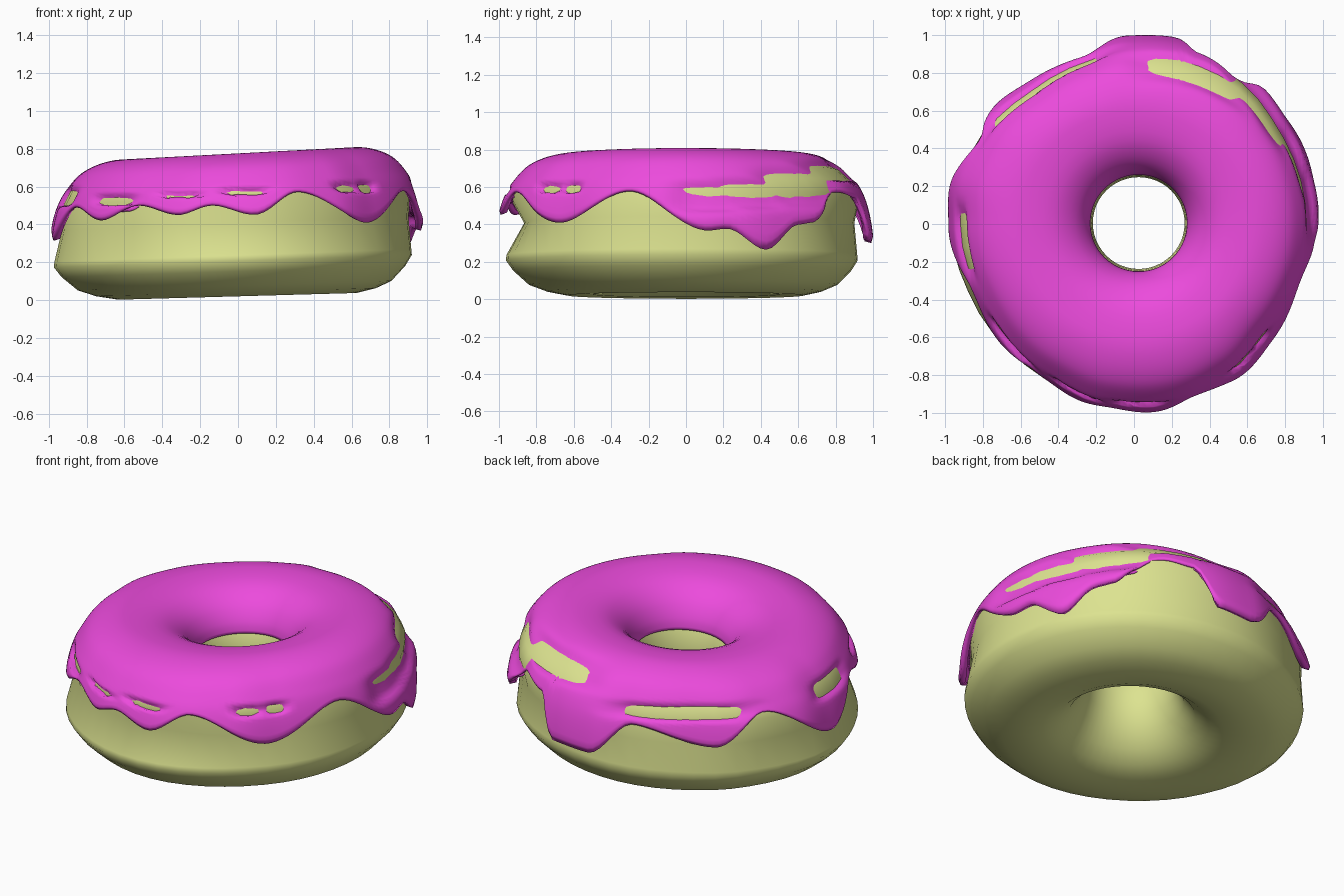
import bpy
from math import sin, cos, pi, degrees, exp

if "Cube" in bpy.data.objects:
    bpy.data.objects.remove(bpy.data.objects["Cube"])


def around(table, deg):
    """Smooth periodic interpolation of (degrees, value) pairs."""
    deg %= 360
    t = table + [(table[0][0] + 360, table[0][1])]
    if deg < t[0][0]:
        deg += 360
    for (a, va), (b, vb) in zip(t, t[1:]):
        if a <= deg <= b:
            f = (deg - a) / (b - a)
            f = f * f * (3 - 2 * f)
            return va + (vb - va) * f


def spline(pts, u):
    """Catmull-Rom point on a profile."""
    i = min(int(u), len(pts) - 2)
    f = u - i
    p = [pts[max(0, min(len(pts) - 1, i + k))] for k in (-1, 0, 1, 2)]
    return [0.5 * (2 * b + (c - a) * f + (2 * a - 5 * b + 4 * c - d) * f * f
                   + (3 * b - a - 3 * c + d) * f ** 3) for a, b, c, d in zip(*p)]


def place(r, z, a):
    """Ring point with the off-centre hole and the slight tilt."""
    k = max(0, min(1, (0.6 - r) / 0.35))
    x, y = r * cos(a) + 0.025 * k, r * sin(a) + 0.005 * k
    return x, y, z + 0.017 + (0.028 + 0.033 * z) * x


def make(name, rings, closed, color):
    n, m = len(rings), len(rings[0])
    faces = []
    for i in range(n):
        for j in range(m if closed else m - 1):
            i2, j2 = (i + 1) % n, (j + 1) % m
            faces.append((i * m + j, i * m + j2, i2 * m + j2, i2 * m + j))
    me = bpy.data.meshes.new(name)
    me.from_pydata([v for ring in rings for v in ring], [], faces)
    me.polygons.foreach_set("use_smooth", [True] * len(faces))
    mat = bpy.data.materials.new(name + "_color")
    mat.diffuse_color = color
    mat.use_nodes = True
    mat.node_tree.nodes["Principled BSDF"].inputs["Base Color"].default_value = mat.diffuse_color
    me.materials.append(mat)
    ob = bpy.data.objects.new(name, me)
    bpy.context.collection.objects.link(ob)
    return ob


# Uneven outlines by angle (0 = right, 90 = back)
icing_radius = [(0, .985), (30, .985), (55, 1.02), (75, 1.015), (92, 1.0), (108, .96),
                (125, .955), (150, 1.01), (165, 1.025), (180, .99), (210, .965), (240, .985),
                (262, 1.02), (285, 1.03), (302, 1.01), (320, .97)]
dough_radius = [(0, .92), (45, .935), (90, .92), (120, .915), (145, .935), (180, .975),
                (205, .95), (228, .945), (270, .965), (315, .935)]
waist_radius = [(0, .90), (45, .91), (90, .90), (120, .90), (145, .92), (180, .93), (225, .88),
                (270, .865), (315, .89)]

# Dough ring
inner = [(.50, .008), (.42, .04), (.35, .095), (.29, .18), (.255, .27), (.243, .36), (.25, .44),
         (.272, .52), (.31, .59), (.37, .655), (.45, .705), (.53, .727), (.6, .733)]
upper = [(.71, .717), (.805, .67), (.875, .603), (.91, .53)]
lower = [(.945, .22), (.948, .19), (.91, .135), (.83, .06), (.74, .025), (.63, .003)]
rings = []
for i in range(48):
    a = 2 * pi * i / 48
    d = degrees(a)
    ks = (around(icing_radius, d) - .6) / .38
    kd = (around(dough_radius, d) - .6) / .35
    prof = inner + [(.6 + (r - .6) * ks, z) for r, z in upper]
    prof += [(around(waist_radius, d), .39)]
    prof += [(.6 + (r - .6) * kd, z) for r, z in lower]
    rings.append([place(r, z, a) for r, z in prof])
make("dough", rings, True, (.72, .77, .28, 1))

# Icing: wavy lower edge heights by angle
drips = [(7, .37), (13, .38), (26, .27), (38, .40), (43, .41), (57, .58), (70, .54), (78, .31),
         (92, .30), (106, .49), (135, .38), (152, .55), (181, .31), (202, .49), (220, .42),
         (236, .50), (251, .45), (262, .50), (275, .45), (289, .57), (315, .41), (341, .575)]
# Thin spots: angle, half width, height, half height
thin = [(8, 10, .55, .06), (22, 12, .565, .06), (42, 13, .60, .08), (68, 18, .695, .045),
        (124, 20, .57, .028), (186, 9, .55, .035), (224, 8, .535, .02), (251, 6, .56, .008),
        (272, 6, .58, .012), (308, 4, .6, .018), (318, 3, .6, .02)]
shell = [(.255, .51), (.27, .575), (.33, .665), (.44, .734), (.6, .758), (.72, .742),
         (.82, .693), (.89, .612), (.93, .54), (.96, .44), (.98, .3), (.985, .12)]
TOP, N, OUT = 4, 180, 30
rings = []
for i in range(N):
    a = 2 * pi * i / N
    d = degrees(a)
    ks = (around(icing_radius, d) - .6) / .38
    x = .94 * cos(a)
    edge = around(drips, d) - .017 - .043 * x
    lo, hi = TOP, len(shell) - 1
    for _ in range(30):
        mid = (lo + hi) / 2
        lo, hi = (mid, hi) if spline(shell, mid)[1] > edge else (lo, mid)
    us = [TOP * j / 12 for j in range(12)]
    us += [TOP + (lo - TOP) * j / OUT for j in range(OUT + 1)]
    ring = []
    for j, u in enumerate(us):
        r, z = spline(shell, u)
        if r > .6:
            r = .6 + (r - .6) * ks
            zt = z + .017 + .043 * x
            dip = 0
            for ta, tw, tz, th in thin:
                da = (d - ta + 180) % 360 - 180
                dip = max(dip, .042 * exp(-.45 * (da / tw) ** 4 - .45 * ((zt - tz) / th) ** 4))
            r, z = r - dip * .8, z - dip * .6
            if j == len(us) - 1:
                r -= .012
        ring.append(place(r, z, a))
    rings.append(ring)
icing = make("icing", rings, False, (.84, .07, .72, 1))
sol = icing.modifiers.new("thickness", 'SOLIDIFY')
sol.thickness = 0.035
sol.offset = -1
